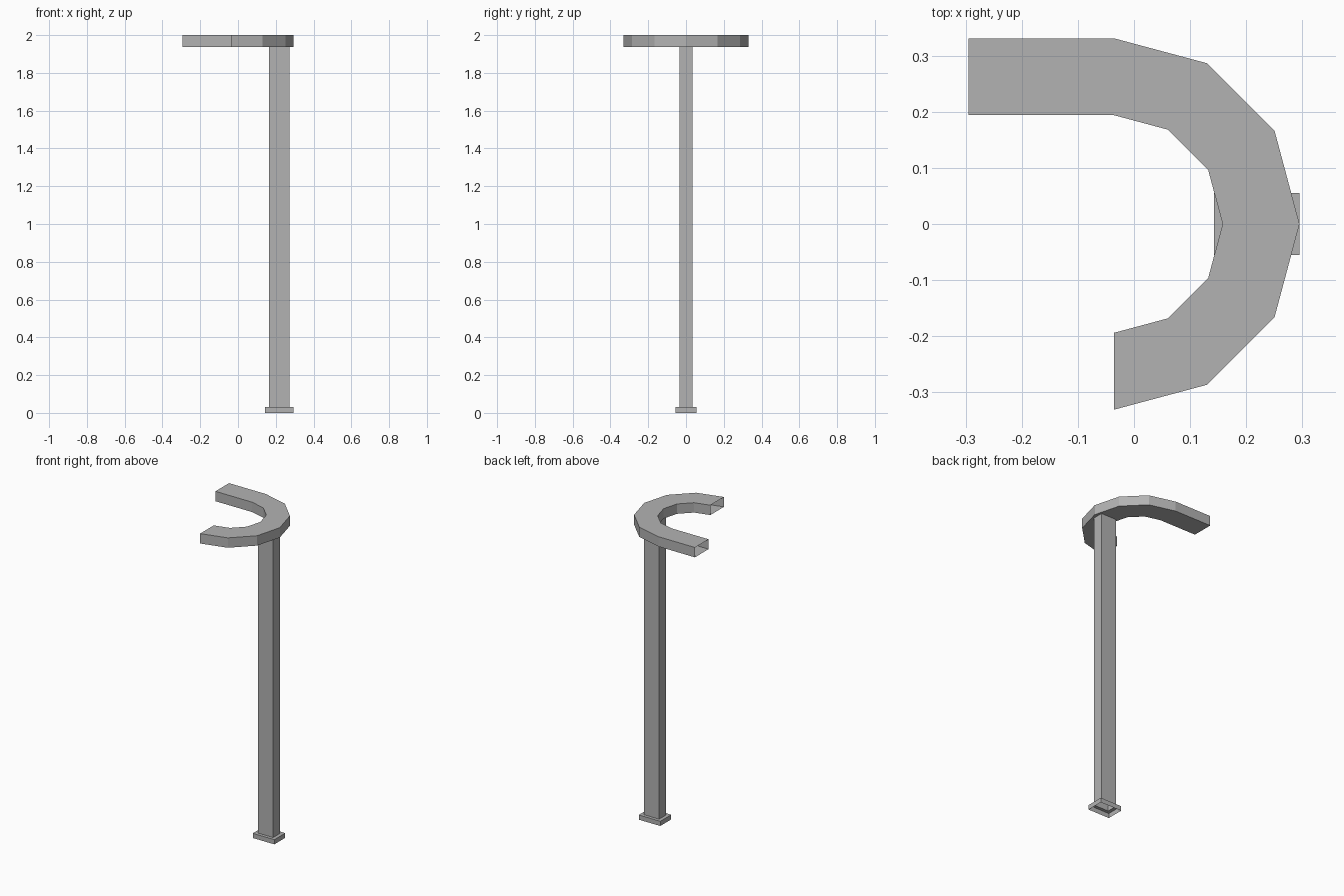
import bpy
import bmesh
from math import sin, cos, radians

cube = bpy.data.objects.get("Cube")
if cube:
    bpy.data.objects.remove(cube, do_unlink=True)

GREY = (0.45, 0.45, 0.45, 1)
mat = bpy.data.materials.new("plain grey")
mat.use_nodes = True
mat.diffuse_color = GREY
mat.node_tree.nodes["Principled BSDF"].inputs["Base Color"].default_value = GREY


def finish(name, bm):
    mesh = bpy.data.meshes.new(name)
    bm.to_mesh(mesh)
    bm.free()
    mesh.materials.append(mat)
    bpy.context.collection.objects.link(bpy.data.objects.new(name, mesh))


def loft(name, rings):
    """Join four-cornered rings into an open-ended tube with flat faces."""
    bm = bmesh.new()
    loops = [[bm.verts.new(p) for p in ring] for ring in rings]
    for a, b in zip(loops, loops[1:]):
        for i in range(4):
            j = (i + 1) % 4
            bm.faces.new((a[i], a[j], b[j], b[i]))
    finish(name, bm)


def rectangle(cx, hx, hy, z):
    return [(cx - hx, -hy, z), (cx + hx, -hy, z), (cx + hx, hy, z), (cx - hx, hy, z)]


# Foot: hollow collar, open below, closing in to the post
CX = 0.219
loft("foot_plate", [rectangle(CX, 0.076, 0.055, 0),
                    rectangle(CX, 0.076, 0.055, 0.03),
                    rectangle(CX, 0.054, 0.035, 0.03)])

# Post: open square tube
loft("post", [rectangle(CX, 0.054, 0.035, 0.03), rectangle(CX, 0.054, 0.035, 1.937)])

# Handrail: half circle in six segments, then a straight run on one side
ARC_X, OUTER, INNER = -0.036, 0.331, 0.194
LOW, HIGH = 1.937, 2.0


def section(x, dx, dy):
    return [(x + r * dx, r * dy, z)
            for r, z in ((INNER, LOW), (INNER, HIGH), (OUTER, HIGH), (OUTER, LOW))]


rings = [section(ARC_X, cos(radians(a)), sin(radians(a))) for a in range(-90, 91, 30)]
rings.append(section(-0.295, 0, 1))
loft("curved_handrail", rings)
